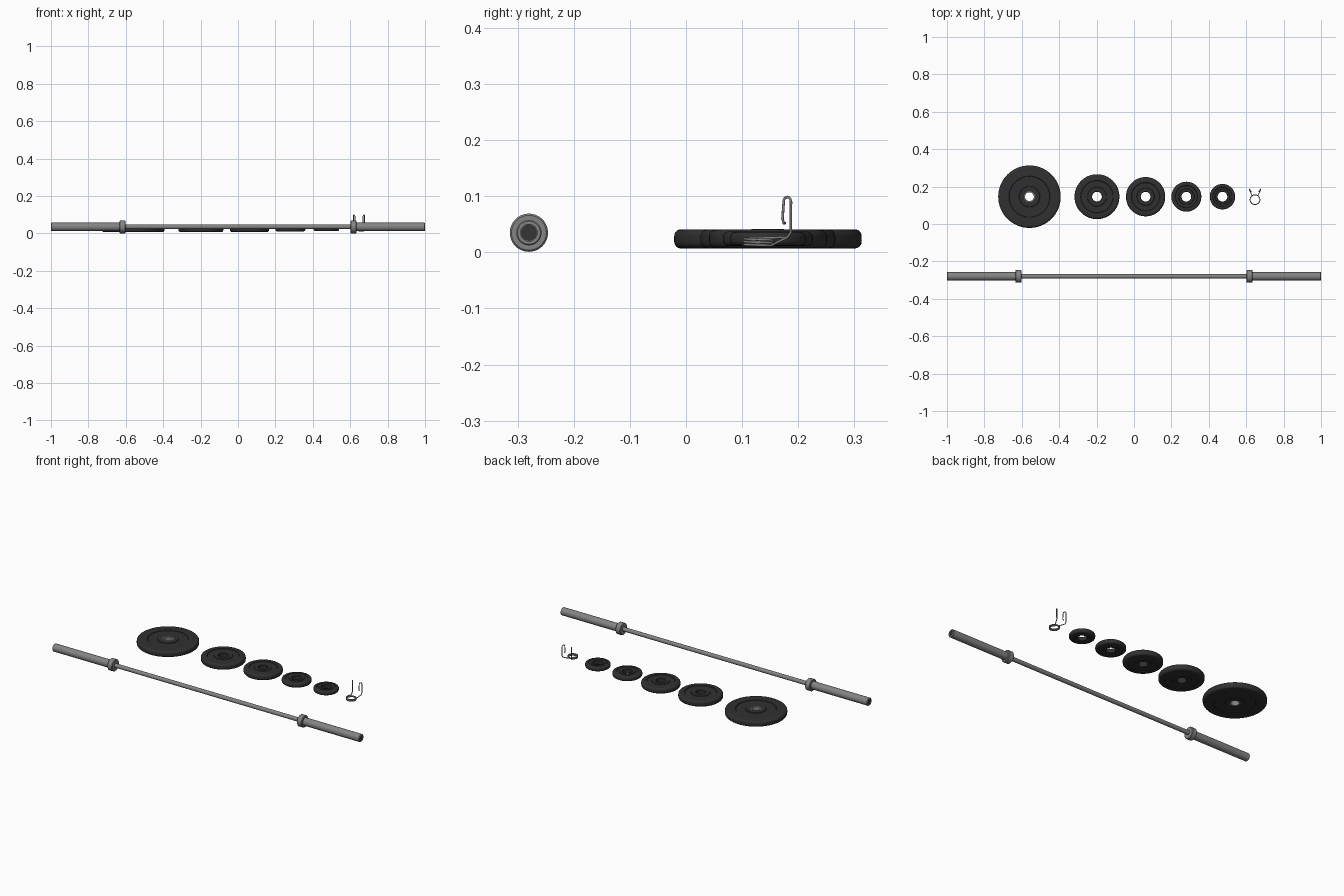
import bpy, bmesh, math
from mathutils import Vector, Matrix

if "Cube" in bpy.data.objects:
    bpy.data.objects.remove(bpy.data.objects["Cube"])


def material(name, r, g, b):
    m = bpy.data.materials.new(name)
    m.diffuse_color = (r, g, b, 1)
    m.use_nodes = True
    m.node_tree.nodes["Principled BSDF"].inputs["Base Color"].default_value = m.diffuse_color
    return m


steel = material("brushed steel", 0.23, 0.23, 0.23)
rubber = material("black rubber", 0.03, 0.03, 0.03)
dark = material("dark end cap", 0.035, 0.035, 0.035)


def lathe(name, profile, mat, loc, along_x=False, closed=False, steps=64):
    """Turn a (radius, height) profile around z, or around x."""
    bm = bmesh.new()
    rings = []
    for i in range(steps):
        a = 2 * math.pi * i / steps
        rings.append([bm.verts.new((r * math.cos(a), r * math.sin(a), t)) for r, t in profile])
    n = len(profile)
    for i in range(steps):
        p, q = rings[i], rings[(i + 1) % steps]
        for k in range(n if closed else n - 1):
            j = (k + 1) % n
            bm.faces.new((p[k], q[k], q[j], p[j]))
    bmesh.ops.remove_doubles(bm, verts=bm.verts, dist=1e-6)
    bmesh.ops.recalc_face_normals(bm, faces=bm.faces)
    if along_x:
        bm.transform(Matrix.Rotation(math.pi / 2, 4, 'Y'))
    me = bpy.data.meshes.new(name)
    bm.to_mesh(me)
    bm.free()
    me.materials.append(mat)
    ob = bpy.data.objects.new(name, me)
    ob.location = loc
    bpy.context.collection.objects.link(ob)
    bpy.ops.object.select_all(action='DESELECT')
    ob.select_set(True)
    bpy.context.view_layer.objects.active = ob
    bpy.ops.object.shade_smooth_by_angle(angle=math.radians(32))
    return ob


# Barbell: shaft, and a sleeve with stop collar and recessed cap on each end
bar = (0, -0.28, 0.035)
lathe("bar_shaft", [(0, -0.62), (0.0118, -0.62), (0.0118, 0.62), (0, 0.62)], steel, bar, True)
sleeve = [(0, 0.602), (0.031, 0.602), (0.034, 0.605), (0.034, 0.631), (0.031, 0.634),
          (0.0225, 0.634), (0.0225, 0.998), (0.0205, 1.0), (0.015, 1.0), (0.015, 0.995), (0, 0.995)]
for side, s in (("left", -1), ("right", 1)):
    lathe(side + "_sleeve", [(r, t * s) for r, t in sleeve], steel, bar, True)
    lathe(side + "_end_cap", [(0, 0.994 * s), (0.0145, 0.994 * s), (0.0145, 0.997 * s), (0, 0.997 * s)],
          dark, bar, True)


# Weight plates: rounded rim, sunken web and raised hub on both faces
def plate(name, x, R, h, web_out, hub, hole=0.026):
    rnd, d = min(0.012, h * 0.75), 0.003
    top = [(hole, h - 0.002), (hole + 0.002, h), (hub - 0.002, h), (hub, h - d),
           (web_out, h - d), (web_out + 0.002, h)]
    for i in range(7):
        a = math.pi / 2 * (1 - i / 6)
        top.append((R - rnd + rnd * math.cos(a), h - rnd + rnd * math.sin(a)))
    prof = top + [(r, -t) for r, t in reversed(top)]
    lathe(name, prof, rubber, (x, 0.146, 0.024), closed=True, steps=80)


plate("plate_largest", -0.559, 0.167, 0.017, 0.108, 0.056)
plate("plate_large", -0.198, 0.120, 0.017, 0.085, 0.052)
plate("plate_medium", 0.062, 0.105, 0.0165, 0.074, 0.048)
plate("plate_small", 0.280, 0.080, 0.013, 0.058, 0.043)
plate("plate_smallest", 0.473, 0.068, 0.012, 0.050, 0.040)

# Steel liner in the hub of the largest plate
lathe("hub_liner", [(0.0235, -0.0172), (0.029, -0.0172), (0.029, 0.0172), (0.0235, 0.0172)],
      steel, (-0.559, 0.146, 0.024), closed=True)

# Spring clip: a coil whose two ends rise into bent-over handles
cx, cy, cr = 0.647, 0.130, 0.026


def handle(s):
    pts = [(0.029, 0.181, 0.027), (0.030, 0.187, 0.036), (0.030, 0.187, 0.090)]
    for i in range(1, 8):  # rounded top
        a = math.pi * i / 8
        f = (1 - math.cos(a)) / 2
        pts.append((0.030 - 0.008 * f, 0.187 - 0.013 * f, 0.090 + 0.0085 * math.sin(a)))
    pts += [(0.022, 0.174, 0.088), (0.021, 0.172, 0.060), (0.022, 0.174, 0.052), (0.024, 0.177, 0.052)]
    return [Vector((cx + s * x, y, z)) for x, y, z in pts]


path = list(reversed(handle(-1)))
start, turns, n = math.radians(125), 3 - 70 / 360, 100
for i in range(n + 1):
    a = start + 2 * math.pi * turns * i / n
    path.append(Vector((cx + cr * math.cos(a), cy + cr * math.sin(a), 0.026 - 0.014 * i / n)))
path += handle(1)

cu = bpy.data.curves.new("spring_clip", 'CURVE')
cu.dimensions = '3D'
cu.bevel_depth = 0.0024
cu.bevel_resolution = 2
cu.use_fill_caps = True
sp = cu.splines.new('POLY')
sp.points.add(len(path) - 1)
for p, v in zip(sp.points, path):
    p.co = (*v, 1)
sp.use_smooth = True
cu.materials.append(steel)
clip = bpy.data.objects.new("spring_clip", cu)
bpy.context.collection.objects.link(clip)
